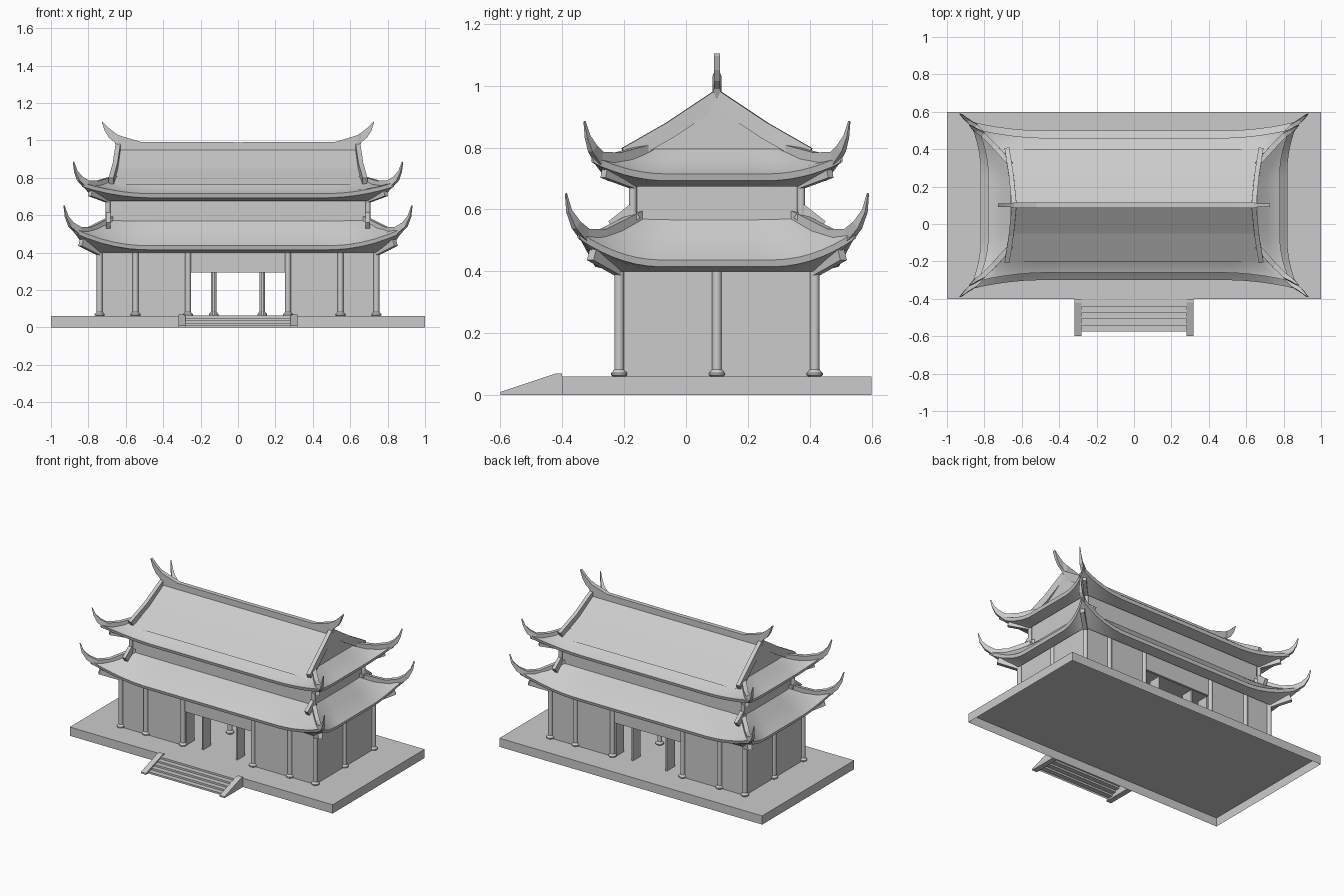
import bpy, bmesh
from mathutils import Vector

if "Cube" in bpy.data.objects:
    bpy.data.objects.remove(bpy.data.objects["Cube"])

CY = 0.1  # the hall sits behind the stairs
STONE = bpy.data.materials.new("plain_grey")
STONE.use_nodes = True
GREY = (0.6, 0.6, 0.6, 1)
STONE.diffuse_color = GREY
STONE.node_tree.nodes["Principled BSDF"].inputs["Base Color"].default_value = GREY


def finish(name, bm, smooth=False):
    """Weld, orient and link a mesh, placed around the hall centre."""
    bmesh.ops.remove_doubles(bm, verts=bm.verts, dist=0.0005)
    bmesh.ops.recalc_face_normals(bm, faces=bm.faces)
    mesh = bpy.data.meshes.new(name)
    bm.to_mesh(mesh)
    bm.free()
    mesh.materials.append(STONE)
    ob = bpy.data.objects.new(name, mesh)
    ob.location.y = CY
    bpy.context.collection.objects.link(ob)
    if smooth:
        bpy.ops.object.select_all(action='DESELECT')
        ob.select_set(True)
        bpy.context.view_layer.objects.active = ob
        bpy.ops.object.shade_smooth_by_angle(angle=0.6)
    return ob


def skin(bm, rows, closed=False):
    """Quads between successive rows of points."""
    vs = [[bm.verts.new(p) for p in r] for r in rows]
    n = len(rows[0])
    for a, b in zip(vs, vs[1:]):
        for i in range(n if closed else n - 1):
            j = (i + 1) % n
            bm.faces.new((a[i], a[j], b[j], b[i]))
    return vs


def box(name, x, y, z):
    bm = bmesh.new()
    bmesh.ops.create_cube(bm, size=1)
    for v in bm.verts:
        v.co = [r[0] + (c + 0.5) * (r[1] - r[0]) for c, r in zip(v.co, (x, y, z))]
    return finish(name, bm)


def turned(name, profile, x, y, sides=16):
    """Lathe a (radius, z) profile about a vertical axis."""
    bm = bmesh.new()
    bmesh.ops.create_circle(bm, segments=sides, radius=1)
    ring = [v.co.copy() for v in bm.verts]
    bm.clear()
    skin(bm, [[(x + r * c.x, y + r * c.y, z) for c in ring] for r, z in profile], True)
    finish(name, bm, True)


def beam(name, path, sizes):
    """Sweep a tapering rectangle (half width, half height) along a path."""
    pts = [Vector(p) for p in path]
    run = pts[-1] - pts[0]
    side = Vector((-run.y, run.x, 0)).normalized()
    rows = []
    for i, p in enumerate(pts):
        tangent = (pts[min(i + 1, len(pts) - 1)] - pts[max(i - 1, 0)]).normalized()
        up = tangent.cross(side)
        w, h = sizes[i]
        rows.append([p + side * w * a + up * h * b
                     for a, b in ((-1, -1), (1, -1), (1, 1), (-1, 1))])
    bm = bmesh.new()
    vs = skin(bm, rows, True)
    bm.faces.new(vs[0])
    bm.faces.new(vs[-1])
    finish(name, bm)


def extrude_x(name, outline, x0, x1):
    """Prism from a (y, z) outline."""
    bm = bmesh.new()
    vs = skin(bm, [[(x, y, z) for y, z in outline] for x in (x0, x1)], True)
    for loop in vs:
        bm.faces.new(loop)
    finish(name, bm)


def roof_ring(name, inner, eave, corner, under, sides=24):
    """Hipped skirt with upswept corners, fascia and soffit; args are (x, y, z)."""
    bm = bmesh.new()
    for axis, start in ((1, 0.55), (0, 0.4)):
        along = 1 - axis
        for sign in (-1, 1):
            rows = [[] for _ in range(6)]
            for i in range(sides + 1):
                t = 2 * i / sides - 1
                f = max(0, (abs(t) - start) / (1 - start)) ** 2
                out = eave[axis] + (corner[axis] - eave[axis]) * f
                z = eave[2] + (corner[2] - eave[2]) * f
                top = Vector((t * inner[along], inner[axis], inner[2]))
                edge = Vector((t * corner[along], out, z))
                sag = Vector((0, 0, 0.008 + 0.012 * f))
                lip = edge - Vector((0, 0.006, 0.022))
                low = Vector((t * under[along], under[axis], under[2]))
                for row, p in zip(rows, (top, top.lerp(edge, 0.4) - sag,
                                         top.lerp(edge, 0.75) - sag, edge, lip, low)):
                    if axis == 1:
                        row.append((p.x, sign * p.y, p.z))
                    else:
                        row.append((sign * p.y, p.x, p.z))
            skin(bm, rows)
    finish(name, bm, True)


# Terrace, open underneath
terrace = box("terrace", (-1, 1), (-0.5, 0.5), (0, 0.06))
bm = bmesh.new()
bm.from_mesh(terrace.data)
bmesh.ops.delete(bm, geom=[f for f in bm.faces if f.normal.z < -0.9], context='FACES')
bm.to_mesh(terrace.data)
bm.free()

# Stairs: stepped sheet between two sloping cheeks
steps = []
for i in range(5):
    y = -0.675 + i * 0.033
    steps += [(y, i * 0.0125), (y, (i + 1) * 0.0125)]
steps.append((-0.5, 0.0625))
bm = bmesh.new()
skin(bm, [[(x, y, z) for y, z in steps] for x in (-0.285, 0.285)])
finish("steps", bm)
for s in (-1, 1):
    extrude_x("stair_cheek", [(-0.7, 0), (-0.7, 0.01), (-0.52, 0.07), (-0.5, 0.07), (-0.5, 0)],
              s * 0.28, s * 0.318)

# Lower walls with a doorway front and back, folded door leaves
for s in (-1, 1):
    ys = (s * 0.3, s * 0.316)
    box("end_wall", (s * 0.725, s * 0.74), (-0.316, 0.316), (0.06, 0.42))
    box("door_lintel", (-0.26, 0.26), ys, (0.295, 0.42))
    for t in (-1, 1):
        box("long_wall", (t * 0.26, t * 0.74), ys, (0.06, 0.42))
        for x in (0.13, 0.255):
            box("door_leaf", (t * x - 0.005, t * x + 0.005), (s * 0.215, s * 0.3), (0.06, 0.295))
box("ceiling", (-0.73, 0.73), (-0.31, 0.31), (0.4, 0.405))

# Columns on moulded bases
shaft = [(0.02, 0.06), (0.026, 0.065), (0.026, 0.071), (0.018, 0.08), (0.0155, 0.083), (0.0155, 0.41)]
spots = [(x * s, y) for x in (0.74, 0.548, 0.267) for s in (-1, 1) for y in (-0.316, 0.316)]
spots += [(-0.74, 0), (0.74, 0), (-0.13, 0), (0.13, 0)]
for x, y in spots:
    turned("column", shaft, x, y)

# Upper storey
box("upper_walls", (-0.685, 0.685), (-0.262, 0.262), (0.5, 0.7))

# Two roofs
roof_ring("lower_roof", (0.68, 0.26, 0.572), (0.82, 0.4, 0.437), (0.88, 0.45, 0.53), (0.755, 0.33, 0.4))
roof_ring("upper_roof_skirt", (0.66, 0.235, 0.795), (0.78, 0.36, 0.715), (0.835, 0.405, 0.775), (0.705, 0.28, 0.675))
extrude_x("upper_roof_gable", [(-0.3, 0.762), (-0.15, 0.85), (0, 0.96), (0.15, 0.85), (0.3, 0.762)], -0.655, 0.655)

# Ridges, corner horns and corner brackets
for sx in (-1, 1):
    for sy in (-1, 1):
        def at(*pts):
            return [(sx * x, sy * y, z) for x, y, z in pts]
        taper = [(0.014, 0.022), (0.014, 0.022), (0.013, 0.021), (0.01, 0.015), (0.006, 0.008), (0.002, 0.003)]
        beam("lower_hip_ridge", at((0.67, 0.245, 0.575), (0.79, 0.365, 0.515), (0.85, 0.425, 0.517),
                                   (0.893, 0.455, 0.55), (0.917, 0.478, 0.595), (0.93, 0.488, 0.652)), taper)
        beam("upper_hip_ridge", at((0.655, 0.215, 0.79), (0.75, 0.32, 0.762), (0.81, 0.38, 0.766),
                                   (0.847, 0.402, 0.797), (0.867, 0.418, 0.835), (0.88, 0.428, 0.885)), taper)
        beam("gable_ridge", at((0.64, 0, 0.958), (0.655, 0.15, 0.858), (0.678, 0.295, 0.775)), [(0.013, 0.026)] * 3)
        beam("lower_stub_ridge", at((0.693, 0.265, 0.595), (0.693, 0.335, 0.54)), [(0.012, 0.027)] * 2)
        beam("lower_corner_bracket", at((0.74, 0.316, 0.405), (0.84, 0.405, 0.455)), [(0.014, 0.02)] * 2)
        beam("upper_corner_bracket", at((0.695, 0.27, 0.685), (0.79, 0.365, 0.72)), [(0.012, 0.018)] * 2)
        turned("upper_column", [(0.013, 0.52), (0.013, 0.69)], sx * 0.695, sy * 0.272, 12)

# Main ridge with upswept ends
half = [(0.0, 0.935, 0.99), (0.52, 0.935, 0.992), (0.62, 0.935, 1.022), (0.642, 0.95, 1.03),
        (0.66, 0.99, 1.042), (0.69, 1.015, 1.066), (0.712, 1.05, 1.088), (0.728, 1.096, 1.104)]
stations = [(-x, a, b) for x, a, b in reversed(half[1:])] + half
bm = bmesh.new()
rows = []
for x, a, b in stations:
    w = 0.015 if abs(x) < 0.65 else 0.01
    rows.append([(x, -w, a), (x, w, a), (x, w, b), (x, -w, b)])
vs = skin(bm, rows, True)
bm.faces.new(vs[0])
bm.faces.new(vs[-1])
finish("main_ridge", bm)
